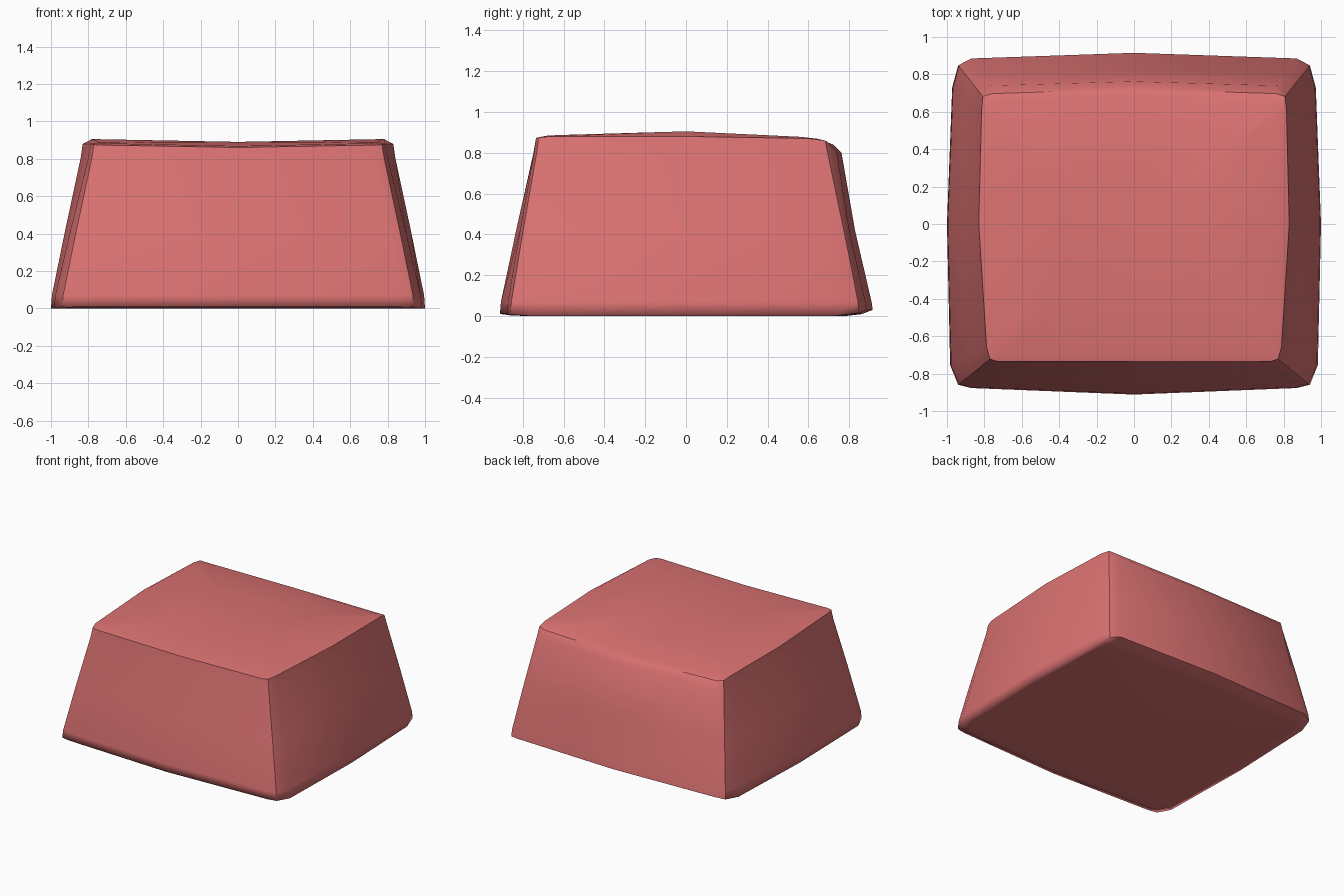
import bpy
import bmesh
from mathutils import Vector

cube = bpy.data.objects.get("Cube")
if cube:
    bpy.data.objects.remove(cube, do_unlink=True)

red = bpy.data.materials.new("coral red")
red.use_nodes = True
colour = (0.72, 0.17, 0.17, 1)
red.diffuse_color = colour
red.node_tree.nodes["Principled BSDF"].inputs["Base Color"].default_value = colour

# Half outlines from front middle, round the left side, to back middle
foot = [(0, -.912), (.87, -.877), (.94, -.86), (.983, -.755), (1, 0),
        (.972, .73), (.94, .848), (.87, .885), (0, .915)]
foot_z = [.01, .01, .008, 0, 0, 0, .015, .03, .03]
rim = [(0, -.735), (.73, -.735), (.77, -.722), (.788, -.66), (.83, 0),
       (.815, .6), (.808, .682), (.76, .697), (0, .722)]
rim_z = [.86, .873, .875, .88, .88, .87, .86, .85, .84]
crown_z = [.868, .882, .884, .887, .905, .878, .869, .865, .852]


def mix(t):
    """Outline part of the way up the sloping wall."""
    return [Vector(a).lerp(Vector(b), t) for a, b in zip(foot, rim)]


def shrink(outline, s):
    return [(x * s, y * s) for x, y in outline]


bm = bmesh.new()


def ring(outline, heights):
    """Mirror a half outline into a closed loop of vertices."""
    half = [(p[0], p[1], z) for p, z in zip(outline, heights)]
    mirrored = [(-x, y, z) for x, y, z in reversed(half[1:-1])]
    return [bm.verts.new(p) for p in half + mirrored]


n = len(foot)
upper = mix(.93)
upper[-1].y, upper[-2].y = .762, .74
rings = [
    ring(shrink(foot, .85), [0] * n),
    ring(shrink(foot, .94), [z * .3 for z in foot_z]),
    ring(foot, foot_z),
    ring(mix(.03), [.07] * n),
    ring(mix(.45), [.42] * n),
    ring(upper, [.8] * n),
    ring(rim, rim_z),
    ring(shrink(rim, .94), crown_z),
]
size = len(rings[0])
for low, high in zip(rings, rings[1:]):
    for i in range(size):
        j = (i + 1) % size
        bm.faces.new((low[i], low[j], high[j], high[i]))

# Flat underside and gently saddled top
bm.faces.new(list(reversed(rings[0])))
inner = ring(shrink(rim, .47), [(z + .89) / 2 for z in crown_z])
centre = bm.verts.new((0, 0, .89))
for i in range(size):
    j = (i + 1) % size
    bm.faces.new((rings[-1][i], rings[-1][j], inner[j], inner[i]))
    bm.faces.new((inner[i], inner[j], centre))
bmesh.ops.recalc_face_normals(bm, faces=bm.faces)
for face in bm.faces:
    face.smooth = True


def crease(a, b):
    edge = bm.edges.get((a, b))
    if edge:
        edge.smooth = False


# Crisp top rim, back foot edge and upright corners
for i in range(size):
    j = (i + 1) % size
    crease(rings[6][i], rings[6][j])
    if rings[2][i].co.y > .8 and rings[2][j].co.y > .8:
        crease(rings[2][i], rings[2][j])
for low, high in zip(rings[2:6], rings[3:7]):
    for i in (2, 6, size - 6, size - 2):
        crease(low[i], high[i])

mesh = bpy.data.meshes.new("keycap_body")
bm.to_mesh(mesh)
bm.free()
mesh.materials.append(red)
body = bpy.data.objects.new("keycap_body", mesh)
bpy.context.collection.objects.link(body)
